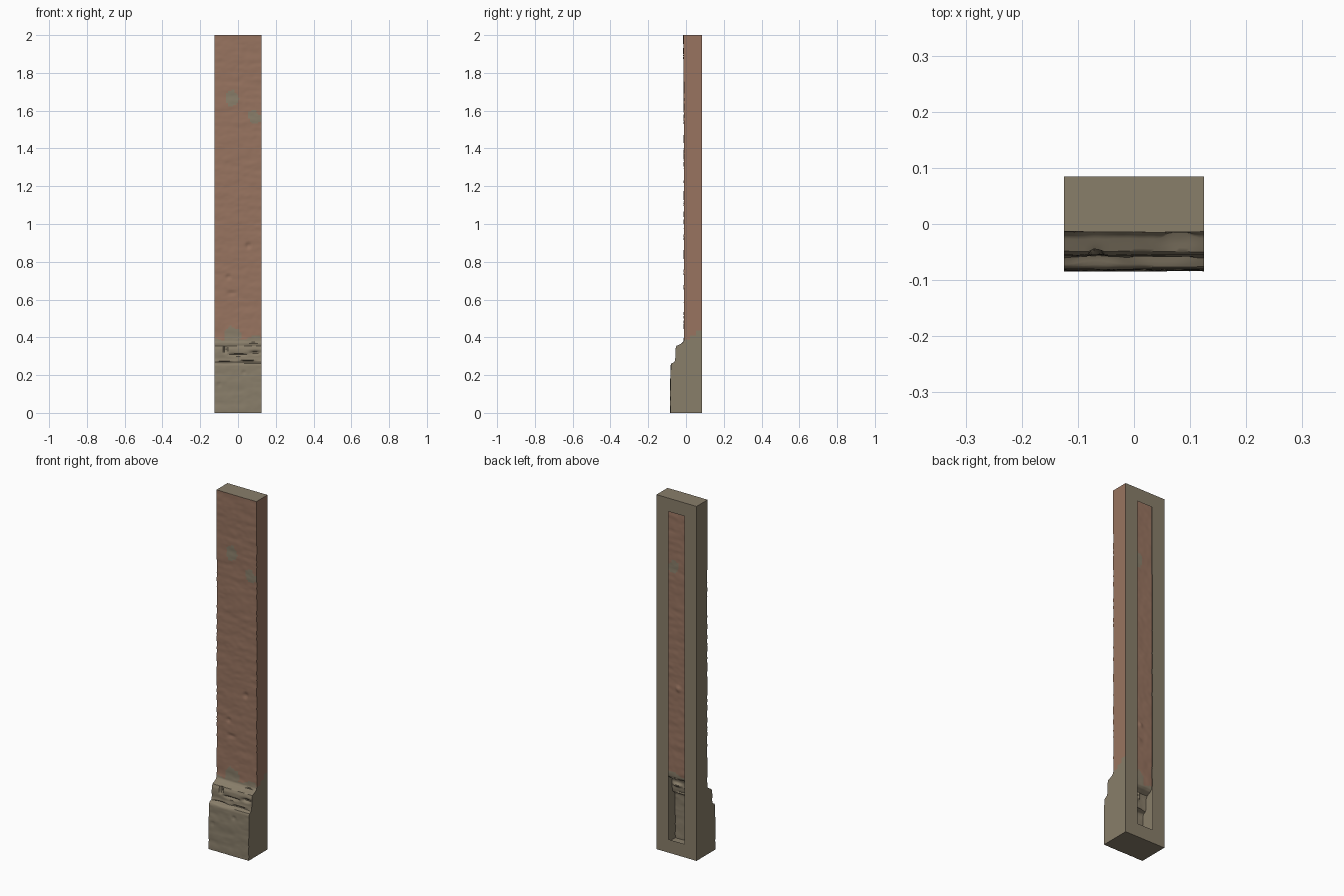
import bpy, bmesh, math
from mathutils import Vector, noise

if "Cube" in bpy.data.objects:
    bpy.data.objects.remove(bpy.data.objects["Cube"])

HALF_W, BACK = 0.125, 0.085


def material(name, rgb):
    lin = [((c / 255 + 0.055) / 1.055) ** 2.4 for c in rgb]
    m = bpy.data.materials.new(name)
    m.diffuse_color = (*lin, 1)
    m.use_nodes = True
    m.node_tree.nodes["Principled BSDF"].inputs["Base Color"].default_value = m.diffuse_color
    return m


stone = material("weathered_grey_stone", (137, 126, 106))
plaster = material("terracotta_plaster", (152, 116, 96))


def finish(name, bm, mats):
    me = bpy.data.meshes.new(name)
    bm.to_mesh(me)
    bm.free()
    for m in mats:
        me.materials.append(m)
    ob = bpy.data.objects.new(name, me)
    bpy.context.collection.objects.link(ob)
    return ob


# Front profile as (y, z, subdivisions up to this point)
PROFILE = [(-0.084, 0.0, 0), (-0.083, 0.16, 16), (-0.080, 0.252, 12),
           (-0.075, 0.262, 3), (-0.060, 0.270, 4), (-0.056, 0.285, 3),
           (-0.055, 0.340, 9), (-0.049, 0.355, 4), (-0.022, 0.368, 6),
           (-0.013, 0.378, 3), (-0.011, 0.400, 4), (-0.011, 1.55, 130),
           (-0.014, 2.0, 50)]
rows = [PROFILE[0][:2]]
for (y0, z0, _), (y1, z1, n) in zip(PROFILE, PROFILE[1:]):
    rows += [(y0 + (y1 - y0) * i / n, z0 + (z1 - z0) * i / n)
             for i in range(1, n + 1)]

# Chips and cracks: x, z, half width, half height, depth
GOUGES = [(-0.068, 0.335, 0.010, 0.020, 0.014), (0.0, 0.308, 0.05, 0.006, 0.009),
          (0.09, 0.318, 0.025, 0.009, 0.012), (-0.07, 0.268, 0.04, 0.006, 0.008),
          (0.05, 0.272, 0.05, 0.006, 0.008), (0.03, 0.215, 0.008, 0.010, 0.006),
          (-0.10, 0.15, 0.008, 0.010, 0.005), (0.055, 0.885, 0.012, 0.016, 0.007),
          (-0.05, 0.72, 0.012, 0.012, 0.006), (-0.03, 0.635, 0.03, 0.008, 0.005),
          (0.08, 0.365, 0.03, 0.008, 0.008)]

# Bare stone patches on the plaster: x, z, half width, half height
PATCHES = [(-0.03, 1.67, 0.032, 0.045), (0.085, 1.57, 0.04, 0.03),
           (-0.03, 0.41, 0.045, 0.045), (0.09, 0.39, 0.03, 0.025)]


def relief(x, z):
    # Horizontal trowel streaks plus chips
    d = 0.0020 * noise.noise(Vector((x * 9, z * 32, 1.7)))
    d += 0.0012 * noise.noise(Vector((x * 35, z * 70, 5.1)))
    for gx, gz, rx, rz, depth in GOUGES:
        r = ((x - gx) / rx) ** 2 + ((z - gz) / rz) ** 2
        d += depth * math.exp(-r * r)
    return d


def is_stone(c, front):
    wob = noise.noise(Vector((c.x * 30, c.z * 25, 9.0)))
    if front:
        return c.z < 0.39 + 0.012 * wob or any(
            ((c.x - px) / rx) ** 2 + ((c.z - pz) / rz) ** 2 < 1 + 0.9 * wob
            for px, pz, rx, rz in PATCHES)
    return c.x < 0 or c.z < 0.39 + 0.06 * max(0, (c.y + 0.01) / 0.095) ** 2


# Shell: U-shaped cross-section swept up the profile, open at the back
N, SIDE = 28, 3
bm = bmesh.new()
rings = []
for y, z in rows:
    front = []
    for i in range(N + 1):
        x = -HALF_W + 2 * HALF_W * i / N
        front.append((x, max(y + relief(x, z), -0.085), z))
    ly, ry = front[0][1], front[-1][1]
    left = [(-HALF_W, BACK + (ly - BACK) * k / SIDE, z) for k in range(SIDE)]
    right = [(HALF_W, ry + (BACK - ry) * k / SIDE, z) for k in range(1, SIDE + 1)]
    rings.append([bm.verts.new(p) for p in left + front + right])
for a, b in zip(rings, rings[1:]):
    for i in range(len(a) - 1):
        f = bm.faces.new((a[i], a[i + 1], b[i + 1], b[i]))
        on_front = SIDE <= i < SIDE + N
        f.material_index = 0 if is_stone(f.calc_center_median(), on_front) else 1
bm.faces.new(rings[-1])            # top cap
bm.faces.new(rings[0][::-1])       # bottom cap
shell = finish("pillar_shell", bm, [stone, plaster])
bpy.context.view_layer.objects.active = shell
shell.select_set(True)
bpy.ops.object.shade_smooth_by_angle(angle=math.radians(40))

# Back frame: flat plate with a tall rectangular opening into the hollow shell
M = 0.075
bm = bmesh.new()


def rectangle(m):
    w = HALF_W - m
    return [bm.verts.new(p) for p in ((w, BACK, m), (-w, BACK, m),
                                      (-w, BACK, 2 - m), (w, BACK, 2 - m))]


outer, inner = rectangle(0), rectangle(M)
for i in range(4):
    j = (i + 1) % 4
    bm.faces.new((outer[i], outer[j], inner[j], inner[i]))
finish("back_frame", bm, [stone])
